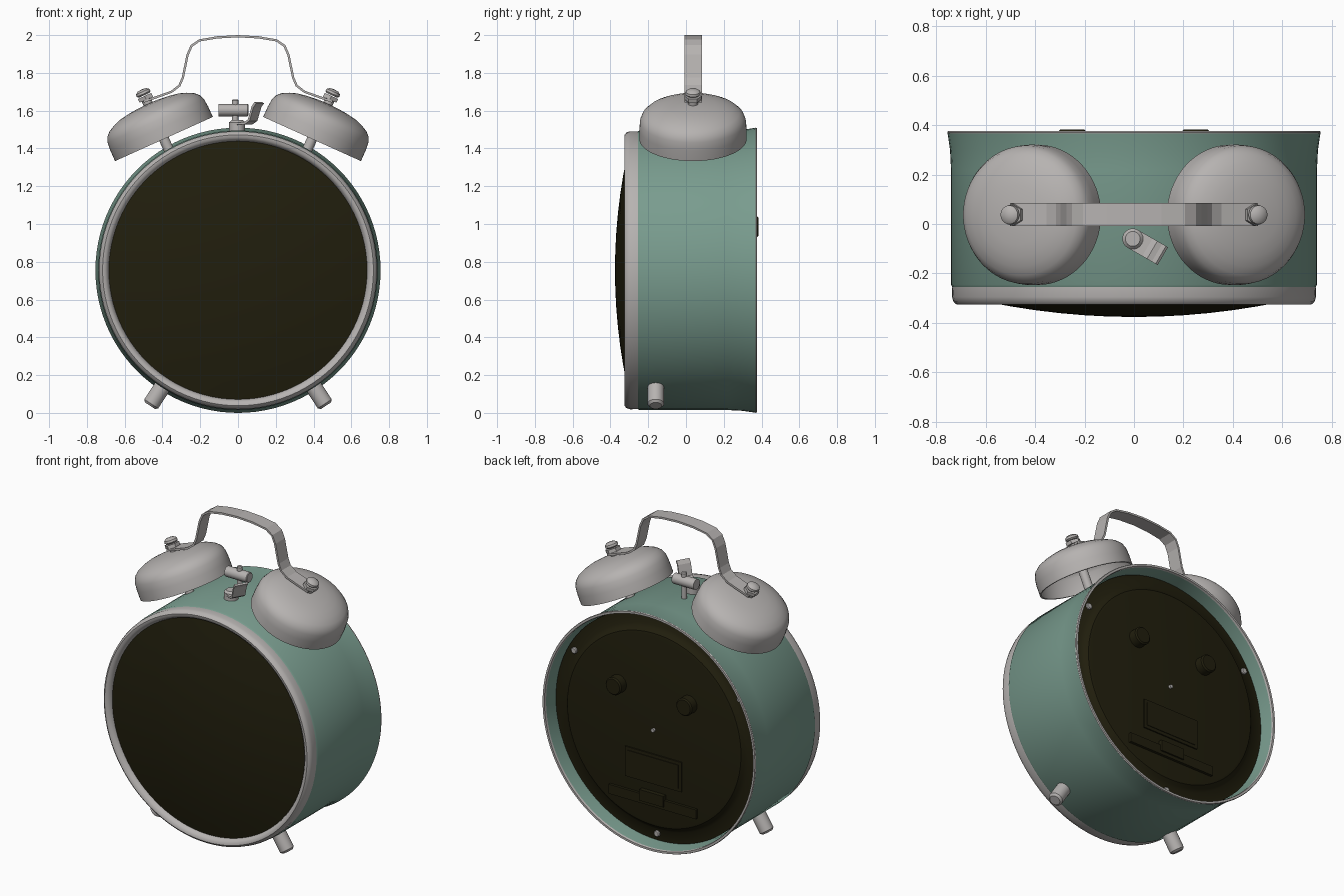
import bpy, bmesh, math
from mathutils import Vector

if "Cube" in bpy.data.objects:
    bpy.data.objects.remove(bpy.data.objects["Cube"])


def material(name, rgb):
    m = bpy.data.materials.new(name)
    m.diffuse_color = (*rgb, 1)
    m.use_nodes = True
    m.node_tree.nodes["Principled BSDF"].inputs["Base Color"].default_value = m.diffuse_color
    return m


TEAL = material("teal_paint", (0.19, 0.33, 0.27))
GREY = material("warm_grey_metal", (0.47, 0.45, 0.44))
DARK = material("dark_olive", (0.015, 0.013, 0.004))
CZ = 0.755                      # height of the clock's centre
CENTRE = (0, 0, CZ)
Y = (0, 1, 0)


def finish(name, bm, mat, smooth=True):
    bmesh.ops.remove_doubles(bm, verts=bm.verts, dist=1e-5)
    bmesh.ops.recalc_face_normals(bm, faces=bm.faces)
    me = bpy.data.meshes.new(name)
    bm.to_mesh(me)
    bm.free()
    ob = bpy.data.objects.new(name, me)
    bpy.context.collection.objects.link(ob)
    me.materials.append(mat)
    if smooth:
        bpy.ops.object.select_all(action='DESELECT')
        ob.select_set(True)
        bpy.context.view_layer.objects.active = ob
        bpy.ops.object.shade_smooth_by_angle(angle=math.radians(35))
    return ob


def lathe(name, profile, origin, axis, mat, segs=64, closed=False, smooth=True):
    """Spin (radius, height) points about an axis through origin."""
    q = Vector(axis).to_track_quat('Z', 'Y')
    bm = bmesh.new()
    rings = []
    for r, h in profile:
        ring = []
        for i in range(segs):
            a = 2 * math.pi * i / segs
            p = q @ Vector((r * math.cos(a), r * math.sin(a), h)) + Vector(origin)
            ring.append(bm.verts.new(p))
        rings.append(ring)
    n = len(rings)
    for k in range(n if closed else n - 1):
        a, b = rings[k], rings[(k + 1) % n]
        for i in range(segs):
            j = (i + 1) % segs
            bm.faces.new((a[i], a[j], b[j], b[i]))
    bmesh.ops.dissolve_degenerate(bm, dist=1e-6, edges=bm.edges)
    return finish(name, bm, mat, smooth)


def rod(name, r, h0, h1, origin, axis, mat, segs=24, bevel=0.0, smooth=True):
    prof = [(0, h0), (r, h0), (r, h1 - bevel), (r - bevel, h1), (0, h1)]
    return lathe(name, prof, origin, axis, mat, segs, smooth=smooth)


def strip(name, pts, half, thick, mat):
    """Bent metal band following pts, widened by +-half."""
    bm = bmesh.new()
    half = Vector(half)
    rows = [(bm.verts.new(Vector(p) - half), bm.verts.new(Vector(p) + half)) for p in pts]
    for a, b in zip(rows, rows[1:]):
        bm.faces.new((a[0], a[1], b[1], b[0]))
    ob = finish(name, bm, mat, False)
    mod = ob.modifiers.new("thickness", 'SOLIDIFY')
    mod.thickness, mod.offset = thick, 0
    return ob


def box(name, x, y, z, mat):
    bm = bmesh.new()
    bmesh.ops.create_cube(bm, size=1)
    for v in bm.verts:
        v.co = [lo + (c + 0.5) * (hi - lo) for c, (lo, hi) in zip(v.co, (x, y, z))]
    return finish(name, bm, mat, False)


# Case: open flared shell, grey rear rim, front bezel, domed glass
lathe("case_shell", [(0.735, -0.255), (0.74, -0.245), (0.74, 0.22), (0.744, 0.3), (0.754, 0.367),
                     (0.738, 0.367), (0.728, 0.3), (0.722, 0.22), (0.72, -0.255)],
      CENTRE, Y, TEAL, 96, closed=True)
lathe("rear_rim", [(0.753, 0.364), (0.755, 0.37), (0.752, 0.377), (0.739, 0.377), (0.736, 0.364)],
      CENTRE, Y, GREY, 96, closed=True)
lathe("front_bezel", [(0.72, -0.25), (0.735, -0.252), (0.736, -0.295), (0.73, -0.315), (0.717, -0.326),
                      (0.703, -0.324), (0.69, -0.312), (0.682, -0.292), (0.682, -0.25)],
      CENTRE, Y, GREY, 96, closed=True)
dome = [(r, -0.376 + 0.172 * r * r) for r in (0, 0.1, 0.2, 0.3, 0.4, 0.5, 0.6, 0.69)]
lathe("front_glass", dome + [(0.69, -0.27), (0, -0.27)], CENTRE, Y, DARK, 96)

# Back plate with raised centre and its fittings
lathe("back_plate", [(0, 0.25), (0.722, 0.25), (0.722, 0.285), (0.65, 0.29), (0.63, 0.305),
                     (0.615, 0.322), (0.6, 0.325), (0, 0.325)], CENTRE, Y, DARK, 96)
for x in (-0.25, 0.25):
    rod("setting_knob", 0.056, 0.3, 0.383, (x, 0, 0.985), Y, DARK, 32, 0.008)
rod("centre_pin", 0.012, 0.3, 0.34, CENTRE, Y, GREY, 12)
for deg in (30, 150, 270):
    a = math.radians(deg)
    rod("plate_screw", 0.02, 0.27, 0.302, (0.677 * math.cos(a), 0, CZ + 0.677 * math.sin(a)),
        Y, GREY, 16, 0.005)
box("battery_door", (-0.2, 0.2), (0.31, 0.333), (0.41, 0.6), DARK)
box("battery_door_panel", (-0.18, 0.18), (0.32, 0.337), (0.43, 0.58), DARK)
box("lower_ledge", (-0.31, 0.31), (0.31, 0.342), (0.27, 0.33), DARK)
box("door_latch", (-0.085, 0.085), (0.31, 0.352), (0.29, 0.36), DARK)

# Bells, posts, bolts and feet on both sides
tilt = math.radians(24.3)
for s, side in ((-1, "left"), (1, "right")):
    base = (s * 0.392, 0.037, 1.45)
    axis = (s * math.sin(tilt), 0, math.cos(tilt))
    lathe(side + "_bell", [(0, 0.205), (0.06, 0.203), (0.12, 0.197), (0.17, 0.188), (0.21, 0.174),
                           (0.245, 0.156), (0.268, 0.134), (0.28, 0.105), (0.284, 0.06), (0.284, 0),
                           (0.274, 0), (0.272, 0.1), (0.25, 0.14), (0.2, 0.168), (0.1, 0.188),
                           (0, 0.193)], base, axis, GREY)
    rod(side + "_bell_post", 0.027, -0.1, 0.2, base, axis, GREY)
    rod(side + "_bolt_neck", 0.026, 0.2, 0.25, base, axis, GREY)
    rod(side + "_bolt_nut", 0.045, 0.228, 0.25, base, axis, GREY, 6, smooth=False)
    lathe(side + "_bolt_cap", [(0, 0.254), (0.032, 0.254), (0.04, 0.262), (0.038, 0.275),
                               (0.025, 0.285), (0, 0.288)], base, axis, GREY, 24)
    a = math.radians(33)
    rod(side + "_foot", 0.044, 0.7, 0.855, (0, -0.16, CZ),
        (s * math.sin(a), 0, -math.cos(a)), GREY, 32, 0.012)

# Carrying handle: bent strap between the bells
half = [(0.5, 1.648), (0.43, 1.672), (0.352, 1.7), (0.31, 1.733), (0.292, 1.775), (0.267, 1.895),
        (0.246, 1.943), (0.204, 1.972), (0.11, 1.988)]
path = [(-x, z) for x, z in half] + [(0, 1.994)] + [(x, z) for x, z in reversed(half)]
strip("handle", [(x, 0.038, z) for x, z in path], (0, 0.047, 0), 0.012, GREY)

# Hammer between the bells
rod("hammer_stem", 0.017, 1.48, 1.66, (-0.015, 0.04, 0), (0, 0, 1), GREY, 16, 0.005)
rod("hammer_head", 0.033, -0.103, 0.055, (0, 0.04, 1.603), (1, 0, 0), GREY, 24, 0.004)

# Alarm lever in front of the hammer
rod("lever_pivot", 0.042, 1.48, 1.55, (-0.005, -0.06, 0), (0, 0, 1), GREY, 24, 0.012)
d = Vector((0.87, -0.5, 0))
lever = [(0, 1.53), (0.07, 1.534), (0.095, 1.55), (0.108, 1.59), (0.118, 1.62), (0.135, 1.642)]
strip("alarm_lever", [Vector((-0.005, -0.06, z)) + d * t for t, z in lever],
      (0.021, 0.036, 0), 0.012, GREY)
